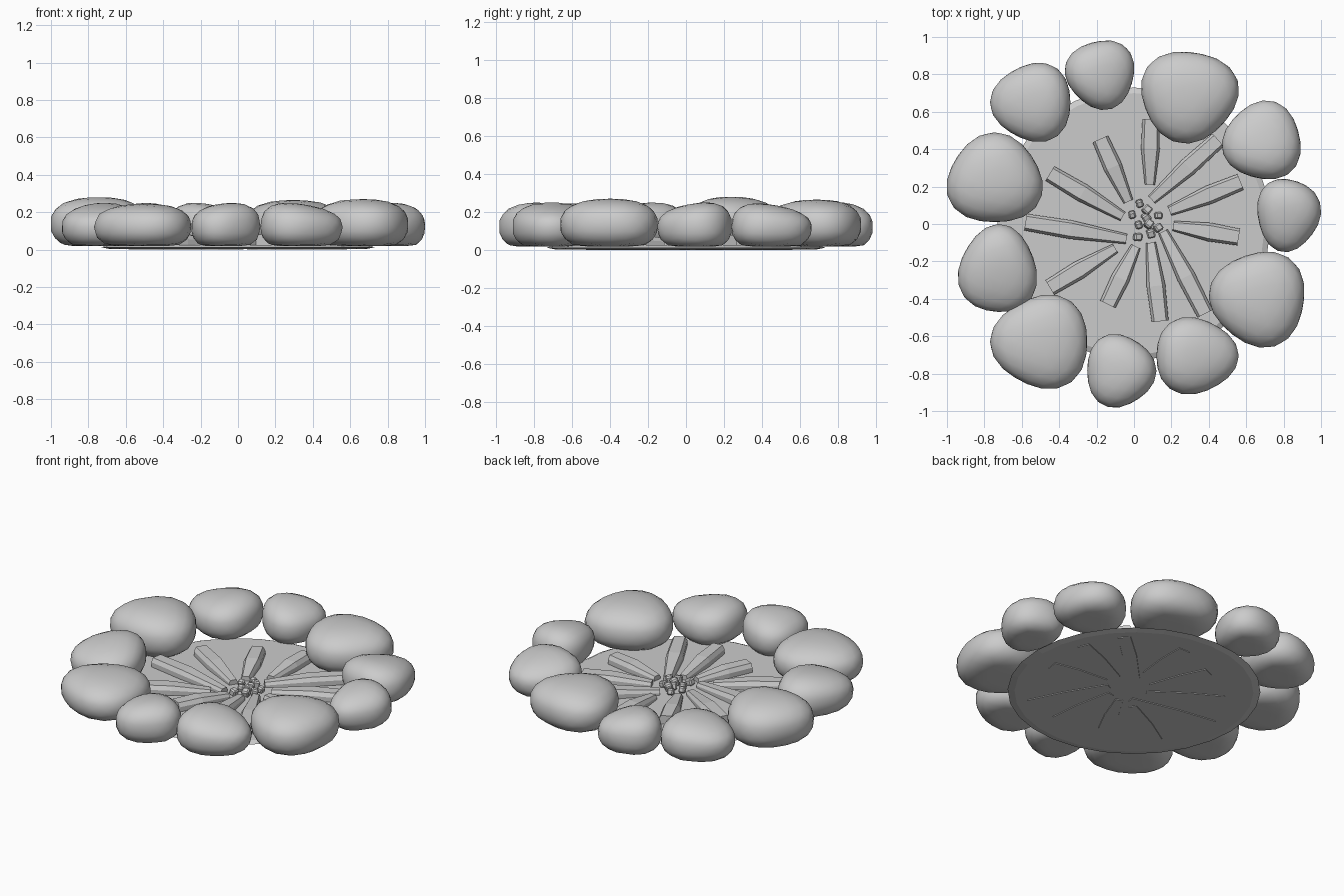
import bpy, bmesh, math, random
from mathutils import Vector, Matrix

random.seed(4)
cube = bpy.data.objects.get("Cube")
if cube:
    bpy.data.objects.remove(cube, do_unlink=True)

GREY = (0.6, 0.6, 0.6, 1)
mat = bpy.data.materials.new("plain grey")
mat.use_nodes = True
mat.diffuse_color = GREY
mat.node_tree.nodes["Principled BSDF"].inputs["Base Color"].default_value = GREY


def finish(name, bm, smooth=False):
    """Turn a bmesh into a coloured scene object."""
    bmesh.ops.recalc_face_normals(bm, faces=bm.faces)
    for face in bm.faces:
        face.smooth = smooth
    mesh = bpy.data.meshes.new(name)
    bm.to_mesh(mesh)
    bm.free()
    mesh.materials.append(mat)
    obj = bpy.data.objects.new(name, mesh)
    bpy.context.collection.objects.link(obj)
    return obj


def loft(rings):
    """Skin a list of equal-sized point rings and cap both ends."""
    bm = bmesh.new()
    loops = [[bm.verts.new(p) for p in ring] for ring in rings]
    n = len(loops[0])
    for a, b in zip(loops, loops[1:]):
        for i in range(n):
            j = (i + 1) % n
            bm.faces.new((a[i], a[j], b[j], b[i]))
    bm.faces.new(loops[0])
    bm.faces.new(loops[-1])
    return bm


def circle(radius, z, sides=28):
    return [Vector((radius * math.cos(k * math.tau / sides),
                    radius * math.sin(k * math.tau / sides), z)) for k in range(sides)]


def stone(name, low, high, corner, lean, peak):
    """Rounded, slightly three-cornered boulder fitted between two bounds."""
    bm = bmesh.new()
    bmesh.ops.create_icosphere(bm, subdivisions=3, radius=1)
    corner, peak = math.radians(corner), math.radians(peak)
    for v in bm.verts:
        flat = math.hypot(v.co.x, v.co.y)
        angle = math.atan2(v.co.y, v.co.x)
        fit = (flat ** 2.5 + abs(v.co.z) ** 2.5) ** -0.4
        swell = fit * (1 + 0.06 * math.cos(3 * (angle - corner)))
        z = max(v.co.z * fit, -0.82)
        if z > 0:
            z *= 1 + lean * flat * math.cos(angle - peak)
        v.co = Vector((v.co.x * swell, v.co.y * swell, z))
    for axis in range(3):
        values = [v.co[axis] for v in bm.verts]
        start, span = min(values), max(values) - min(values)
        for v in bm.verts:
            v.co[axis] = low[axis] + (v.co[axis] - start) / span * (high[axis] - low[axis])
    return finish(name, bm, smooth=True)


def log(name, outer, inner):
    """Chamfered log, thick at the outer end and tapering inward."""
    outer, inner = Vector((*outer, 0)), Vector((*inner, 0))
    side = (inner - outer).normalized().cross(Vector((0, 0, 1)))
    rings = []
    for t, w, h in ((0, 0.045, 0.08), (0.45, 0.05, 0.08), (1, 0.027, 0.055)):
        section = ((-0.8, 0), (0.8, 0), (1, 0.35), (1, 0.7),
                   (0.7, 1), (-0.7, 1), (-1, 0.7), (-1, 0.35))
        mid = outer.lerp(inner, t)
        rings.append([mid + side * (u * w) + Vector((0, 0, v * h)) for u, v in section])
    return finish(name, loft(rings))


# Round base plate with bevelled rim
finish("ground_plate", loft([circle(0.69, 0.004), circle(0.73, 0.012), circle(0.7, 0.026)]))

# Ring of stones: x range, y range, top height, corner angle, lean, peak angle
STONES = [
    (-.37, 0, .61, .98, .25, 45, .2, 190),
    (.04, .56, .43, .92, .265, 20, 0, 0),
    (.47, .89, .24, .66, .245, 75, .25, -90),
    (.66, 1, -.15, .24, .25, 15, .2, 90),
    (.4, .91, -.66, -.15, .27, 50, 0, 0),
    (.12, .56, -.91, -.5, .25, 0, .25, 180),
    (-.25, .12, -.98, -.59, .25, 0, .15, 0),
    (-.77, -.25, -.88, -.38, .245, 60, 0, 0),
    (-.94, -.52, -.47, 0, .25, 85, .25, 80),
    (-1, -.49, .01, .49, .28, 90, 0, 0),
    (-.77, -.34, .44, .86, .25, 60, .2, 10),
]
for i, (x0, x1, y0, y1, top, corner, lean, peak) in enumerate(STONES, 1):
    stone(f"stone_{i}", (x0, y0, 0.02), (x1, y1, top), corner, lean, peak)

# Logs pointing at the middle: outer end, inner end
LOGS = [
    ((.09, .56), (.085, .21)), ((-.18, .455), (-.03, .12)),
    ((-.45, .27), (-.06, .04)), ((-.58, .01), (-.04, -.08)),
    ((-.45, -.34), (-.1, -.13)), ((-.14, -.43), (.01, -.12)),
    ((.14, -.52), (.09, -.1)), ((.38, -.48), (.155, -.04)),
    ((.56, -.07), (.21, -.01)), ((.57, .225), (.19, .07)),
    ((.45, .45), (.095, .13)),
]
for i, (outer, inner) in enumerate(LOGS, 1):
    log(f"log_{i}", outer, inner)

# Small coals in the middle
COALS = [(.03, .11), (-.01, .05), (.07, .075), (.13, .045), (.025, -.005),
         (.08, 0), (.065, .035), (.13, -.02), (.09, -.05), (.02, -.07)]
for i, (x, y) in enumerate(COALS, 1):
    bm = bmesh.new()
    bmesh.ops.create_cube(bm, size=random.uniform(0.036, 0.046))
    bmesh.ops.bevel(bm, geom=bm.edges[:], offset=0.008, segments=1, affect="EDGES")
    turn = Matrix.Rotation(random.uniform(0, 3), 4, "Z") @ Matrix.Rotation(0.3, 4, "X")
    bm.transform(Matrix.Translation((x, y, random.uniform(0.04, 0.055))) @ turn)
    finish(f"coal_{i}", bm)
